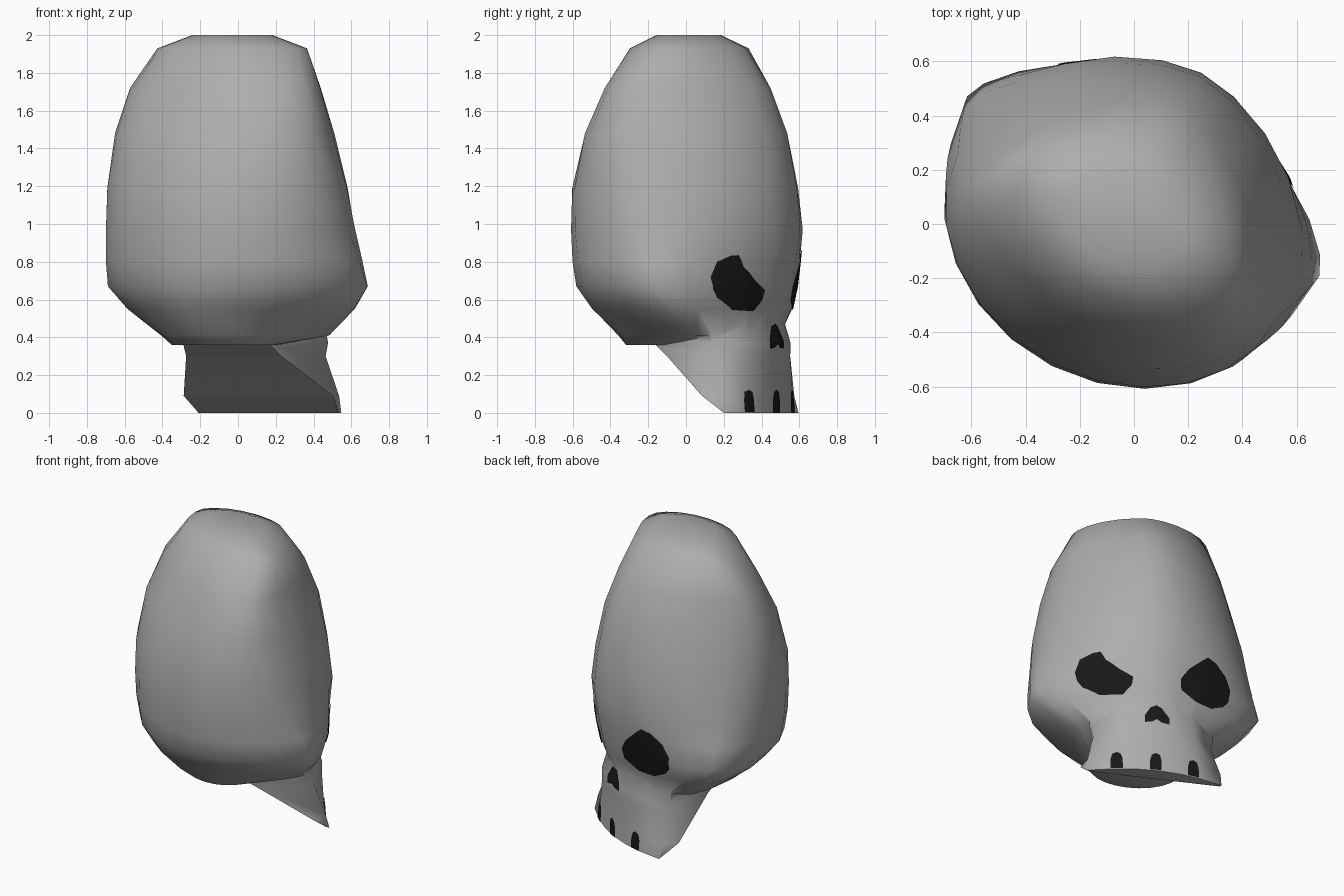
import bpy, bmesh, math
from mathutils import Vector
from mathutils.bvhtree import BVHTree

if "Cube" in bpy.data.objects:
    bpy.data.objects.remove(bpy.data.objects["Cube"])

# The head is mirrored about a vertical plane turned away from the axes:
# s = sideways, f = forward (towards the face), z = up
ANG = math.radians(63)
FWD = Vector((math.cos(ANG), math.sin(ANG), 0))
SIDE = Vector((math.sin(ANG), -math.cos(ANG), 0))
S0 = -0.033


def place(s, f, z):
    return SIDE * (s + S0) + FWD * f + Vector((0, 0, z))


def material(name, c):
    m = bpy.data.materials.new(name)
    m.diffuse_color = (c, c, c, 1)
    m.use_nodes = True
    m.node_tree.nodes["Principled BSDF"].inputs["Base Color"].default_value = m.diffuse_color
    return m


bone = material("bone grey", 0.42)
dark = material("hollow black", 0.009)


def make_object(name, bm, mat):
    me = bpy.data.meshes.new(name)
    bm.to_mesh(me)
    bm.free()
    me.materials.append(mat)
    ob = bpy.data.objects.new(name, me)
    bpy.context.collection.objects.link(ob)
    return ob


def loft(name, rings, mat):
    bm = bmesh.new()
    vr = [[bm.verts.new(place(*p)) for p in r] for r in rings]
    n = len(vr[0])
    for a, b in zip(vr, vr[1:]):
        for i in range(n):
            j = (i + 1) % n
            bm.faces.new((a[i], a[j], b[j], b[i]))
    bm.faces.new(vr[0])
    bm.faces.new(vr[-1])
    bmesh.ops.recalc_face_normals(bm, faces=bm.faces[:])
    return make_object(name, bm, mat)


# Cranium: z, half width, f of widest point, front f, back f,
# roundness of the front and back halves (2 = ellipse, less = pointed)
levels = [
    (0.36, 0.29, -0.10, 0.20, -0.33, 2, 2),
    (0.41, 0.46, 0.22, 0.495, -0.39, 1.5, 1.8),
    (0.55, 0.635, 0.17, 0.54, -0.52, 1.55, 1.85),
    (0.67, 0.73, 0.14, 0.565, -0.585, 1.5, 1.95),
    (0.80, 0.715, 0.08, 0.59, -0.60, 1.6, 2),
    (0.97, 0.69, 0.00, 0.61, -0.605, 1.75, 2),
    (1.19, 0.665, -0.06, 0.595, -0.595, 1.75, 2),
    (1.48, 0.605, -0.12, 0.545, -0.515, 1.75, 2),
    (1.72, 0.54, -0.10, 0.455, -0.40, 1.65, 1.9),
    (1.93, 0.43, 0.00, 0.31, -0.295, 1.65, 1.75),
    (2.00, 0.23, 0.00, 0.165, -0.165, 1.7, 1.75),
]
N = 24
rings = []
for z, w, c, fr, bk, pf, pb in levels:
    ring = []
    for i in range(N):
        t = 2 * math.pi * i / N
        sn, cs = math.sin(t), math.cos(t)
        reach, p = (fr - c, pf) if cs >= 0 else (c - bk, pb)
        ring.append((w * math.copysign(abs(sn) ** (2 / p), sn),
                     c + reach * math.copysign(abs(cs) ** (2 / p), cs), z))
    rings.append(ring)
skull = loft("skull", rings, bone)

# Upper jaw: z, then half outline (s, f) from the front middle to the back corner
jaw_levels = [
    (0.00, [(0, .525), (.14, .515), (.27, .487), (.425, .435), (.415, .42)]),
    (0.09, [(0, .525), (.14, .512), (.27, .48), (.425, .41), (.445, .305)]),
    (0.30, [(0, .525), (.12, .515), (.24, .48), (.375, .35), (.283, .015)]),
    (0.37, [(0, .53), (.12, .518), (.24, .482), (.395, .34), (.253, -.08)]),
    (0.56, [(0, .49), (.12, .475), (.22, .43), (.38, .30), (.25, -.08)]),
]
jaw_rings = []
for z, half in jaw_levels:
    left = [(-s, f) for s, f in reversed(half[1:])]
    jaw_rings.append([(s, f, z) for s, f in half + left])
jaw = loft("upper_jaw", jaw_rings, bone)

# Merge the jaw into the skull
mod = skull.modifiers.new("merge", 'BOOLEAN')
mod.operation = 'UNION'
mod.solver = 'EXACT'
mod.object = jaw
bpy.context.view_layer.objects.active = skull
skull.select_set(True)
bpy.ops.object.modifier_apply(modifier=mod.name)
bpy.data.objects.remove(jaw, do_unlink=True)
bpy.ops.object.shade_smooth_by_angle(angle=math.radians(72))
tree = BVHTree.FromObject(skull, bpy.context.evaluated_depsgraph_get())


# Dark hollows: thin plates draped over the face
def drape(name, outline, mirror=1, steps=4, levels=8):
    pts = []
    for (a, b), (c, d) in zip(outline, outline[1:] + outline[:1]):
        for k in range(steps):
            t = k / steps
            pts.append((mirror * (a + (c - a) * t), b + (d - b) * t))
    cs = sum(p[0] for p in pts) / len(pts)
    cz = sum(p[1] for p in pts) / len(pts)
    bm = bmesh.new()

    def drop(s, z):
        z = max(z, 0.003)
        hit, nor, _, _ = tree.ray_cast(place(s, 2, z), -FWD)
        if hit is None:
            hit, nor = place(s, 0.5, z), FWD
        p = hit + nor * 0.006
        p.z = max(p.z, 0)
        return bm.verts.new(p)

    centre = drop(cs, cz)
    prev = None
    n = len(pts)
    for l in range(1, levels + 1):
        k = l / levels
        cur = [drop(cs + (s - cs) * k, cz + (z - cz) * k) for s, z in pts]
        for i in range(n):
            j = (i + 1) % n
            if prev:
                bm.faces.new((prev[i], cur[i], cur[j], prev[j]))
            else:
                bm.faces.new((centre, cur[i], cur[j]))
        prev = cur
    bm.normal_update()
    if sum((f.normal.dot(FWD) for f in bm.faces)) < 0:
        bmesh.ops.reverse_faces(bm, faces=bm.faces[:])
    for f in bm.faces:
        f.smooth = True
    return make_object(name, bm, dark)


right_eye = [(.16, .65), (.25, .71), (.325, .775), (.355, .835), (.40, .832), (.47, .80),
             (.495, .72), (.485, .66), (.45, .61), (.35, .548), (.215, .54), (.165, .60)]
left_eye = [(.145, .60), (.14, .67), (.19, .745), (.26, .81), (.32, .865), (.38, .85),
            (.45, .79), (.485, .71), (.475, .63), (.44, .585), (.36, .545), (.25, .55)]
drape("eye_socket_right", right_eye)
drape("eye_socket_left", left_eye, -1)

nose = [(-.07, .34), (-.02, .345), (.01, .365), (.04, .345), (.085, .34), (.085, .385),
        (.045, .455), (.01, .475), (-.025, .455), (-.07, .385)]
drape("nose_hole", nose)

gap = [(-.036, 0), (-.036, .07), (-.025, .11), (0, .122), (.025, .11), (.036, .07), (.036, 0)]
for i, s in enumerate((-.23, 0.015, .255)):
    drape("tooth_gap_%d" % (i + 1), [(a + s, z) for a, z in gap])
